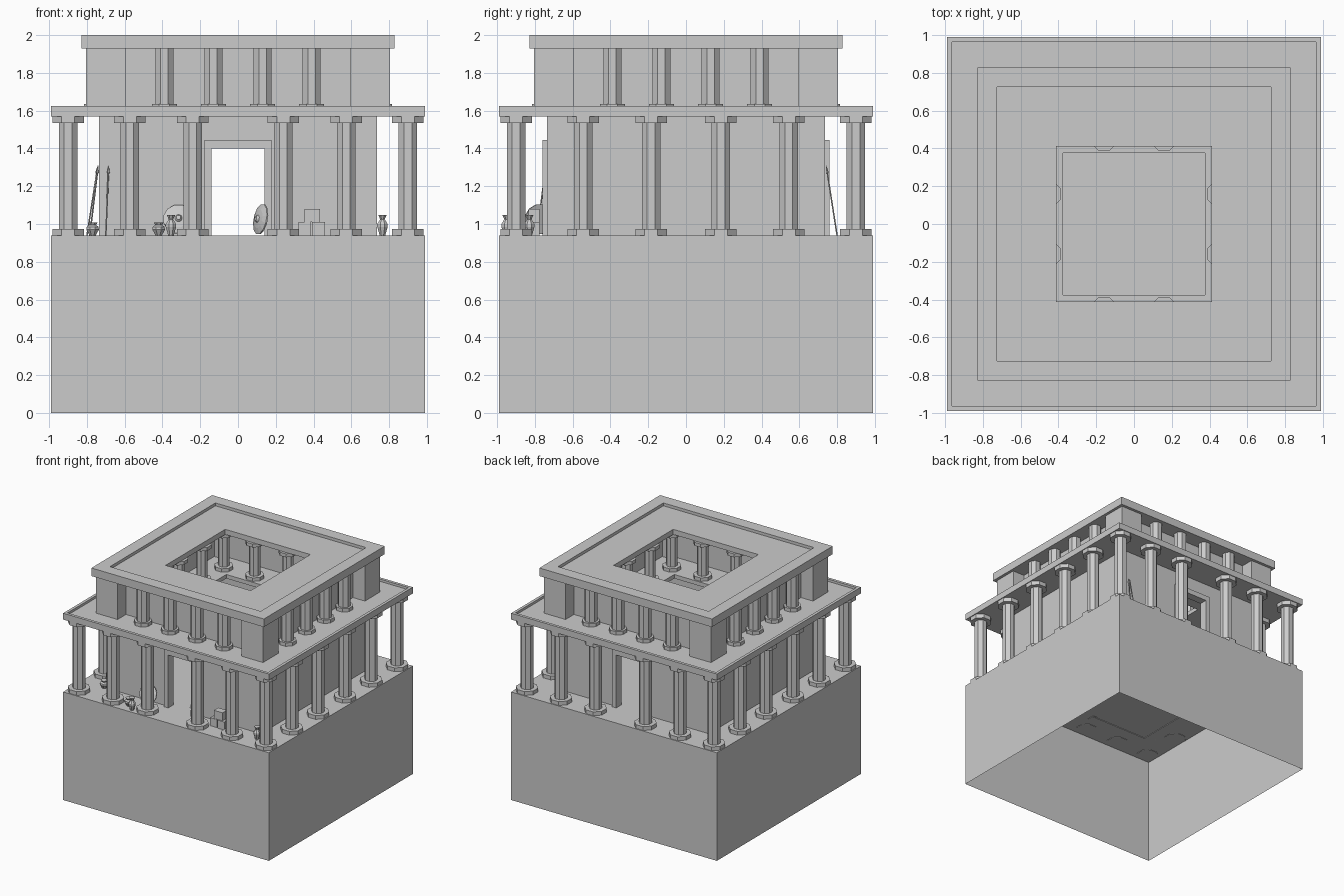
import bpy, bmesh, math
from mathutils import Vector, Matrix

if "Cube" in bpy.data.objects:
    bpy.data.objects.remove(bpy.data.objects["Cube"])


def make(name, bm):
    bmesh.ops.recalc_face_normals(bm, faces=bm.faces)
    me = bpy.data.meshes.new(name)
    bm.to_mesh(me)
    bm.free()
    ob = bpy.data.objects.new(name, me)
    bpy.context.collection.objects.link(ob)
    return ob


def add_box(bm, x0, x1, y0, y1, z0, z1):
    m = Matrix.Translation(((x0 + x1) / 2, (y0 + y1) / 2, (z0 + z1) / 2)) @ \
        Matrix.Diagonal((x1 - x0, y1 - y0, z1 - z0, 1))
    return bmesh.ops.create_cube(bm, size=1, matrix=m)["verts"]


def add_lathe(bm, profile, sides, x=0, y=0, turn=0.5, caps=True, closed=False):
    """Revolve (radius, z) points around a vertical axis with flat sides."""
    rings = [[bm.verts.new((x + r * math.cos((i + turn) * math.tau / sides),
                            y + r * math.sin((i + turn) * math.tau / sides), z))
              for i in range(sides)] for r, z in profile]
    pairs = list(zip(rings, rings[1:])) + ([(rings[-1], rings[0])] if closed else [])
    for a, b in pairs:
        for i in range(sides):
            j = (i + 1) % sides
            bm.faces.new((a[i], a[j], b[j], b[i]))
    if caps and not closed:
        bm.faces.new(rings[0][::-1])
        bm.faces.new(rings[-1])


def square_ring(name, profile):
    """Sweep a closed (half-width, z) section around a square."""
    bm = bmesh.new()
    add_lathe(bm, [(h * math.sqrt(2), z) for h, z in profile], 4, closed=True)
    make(name, bm)


def columns(name, spots, z0, z1, shaft, foot, cap_h):
    """Octagonal columns with matching base and capital blocks."""
    bm = bmesh.new()
    profile = [(foot, z0), (foot, z0 + cap_h), (shaft, z0 + cap_h),
               (shaft, z1 - cap_h), (foot, z1 - cap_h), (foot, z1)]
    for x, y in spots:
        add_lathe(bm, profile, 8, x, y)
    make(name, bm)


# podium, open underneath
bm = bmesh.new()
add_box(bm, -.99, .99, -.99, .99, 0, .94)
bmesh.ops.delete(bm, geom=[f for f in bm.faces if f.normal.z < -.5], context='FACES')
make("podium", bm)

# lower hall walls with a doorway front and back
bm = bmesh.new()
for s in (-1, 1):
    add_box(bm, *sorted((s * .70, s * .735)), -.735, .735, .935, 1.57)
    ys = sorted((s * .70, s * .735))
    add_box(bm, -.70, -.14, *ys, .935, 1.57)
    add_box(bm, .14, .70, *ys, .935, 1.57)
    add_box(bm, -.14, .14, *ys, 1.40, 1.57)
make("hall_walls", bm)

# door frames
bm = bmesh.new()
for s in (-1, 1):
    ys = sorted((s * .69, s * .76))
    add_box(bm, -.178, -.14, *ys, .938, 1.40)
    add_box(bm, .14, .178, *ys, .938, 1.40)
    add_box(bm, -.178, .178, *ys, 1.40, 1.445)
make("door_frames", bm)

# outer colonnade
spots = [(x, s * .9) for s in (-1, 1) for x in (-.9, -.573, -.24, .24, .573, .9)]
spots += [(s * .9, y) for s in (-1, 1) for y in (-.545, -.185, .185, .545)]
columns("outer_columns", spots, .937, 1.57, .053, .09, .036)

# terrace slab with raised lip, and main roof with raised border
square_ring("terrace_slab", [(.99, 1.57), (.99, 1.625), (.965, 1.625), (.965, 1.605),
                             (.375, 1.605), (.375, 1.57)])
square_ring("upper_roof", [(.83, 1.93), (.83, 2), (.725, 2), (.725, 1.975),
                           (.41, 1.975), (.41, 1.93)])

# upper storey: recessed wall, corner piers, outer and courtyard columns
square_ring("upper_wall", [(.69, 1.605), (.69, 1.93), (.645, 1.93), (.645, 1.605)])
bm = bmesh.new()
for sx in (-1, 1):
    for sy in (-1, 1):
        add_box(bm, *sorted((sx * .595, sx * .805)), *sorted((sy * .595, sy * .805)), 1.605, 1.93)
make("corner_piers", bm)
bm = bmesh.new()
for k in (-.39, -.13, .13, .39):
    for s in (-1, 1):
        for x, y in ((k, s * .75), (s * .75, k)):
            add_lathe(bm, [(.072, 1.605), (.072, 1.635), (.052, 1.635), (.052, 1.93)], 8, x, y)
make("upper_outer_columns", bm)
spots = [(k, s * .458) for k in (-.458, -.16, .16, .458) for s in (-1, 1)]
spots += [(s * .458, k) for k in (-.16, .16) for s in (-1, 1)]
columns("courtyard_columns", spots, 1.605, 1.93, .045, .076, .03)

# pottery
jar = [(.016, 0), (.03, .045), (.03, .06), (.013, .085), (.024, .107)]
pot = [(.018, 0), (.036, .03), (.034, .045), (.02, .055), (.028, .068)]
for name, prof, x, y in (("jar_left", jar, -.355, -.95), ("jar_right", jar, .765, -.83),
                         ("pot_left", pot, -.42, -.90), ("pot_corner", pot, -.77, -.74)):
    bm = bmesh.new()
    add_lathe(bm, [(r, z + .94) for r, z in prof], 8, x, y)
    make(name, bm)

# stacked crates
bm = bmesh.new()
add_box(bm, .32, .385, -.84, -.775, .94, 1.01)
add_box(bm, .392, .46, -.845, -.775, .94, 1.01)
add_box(bm, .352, .435, -.835, -.775, 1.01, 1.08)
make("crates", bm)

# leaning round shields
for name, loc, rot in (("shield_wall", (-.315, -.785, 1.025), (math.radians(70), 0, 0)),
                       ("shield_door", (.12, -.78, 1.025), (math.radians(80), 0, math.radians(-65)))):
    bm = bmesh.new()
    add_lathe(bm, [(.082, -.004), (.082, .004), (.05, .014), (.02, .018), (.012, .03)], 12)
    ob = make(name, bm)
    ob.location, ob.rotation_euler = loc, rot

# spears leaning on the walls
for i, (a, b) in enumerate((((-.80, -.68, .94), (-.742, -.70, 1.31)),
                            ((-.785, -.66, .94), (-.74, -.72, 1.31)),
                            ((-.70, -.79, .94), (-.685, -.742, 1.31)),
                            ((.70, .80, .94), (.68, .742, 1.31)),
                            ((.65, .80, .94), (.67, .742, 1.31)))):
    a, b = Vector(a), Vector(b)
    d = b - a
    bm = bmesh.new()
    n = d.length
    add_lathe(bm, [(.004, 0), (.004, n * .88), (.008, n * .9), (.001, n)], 6)
    ob = make("spear_%d" % (i + 1), bm)
    ob.location = a
    ob.rotation_euler = d.to_track_quat('Z', 'Y').to_euler()
